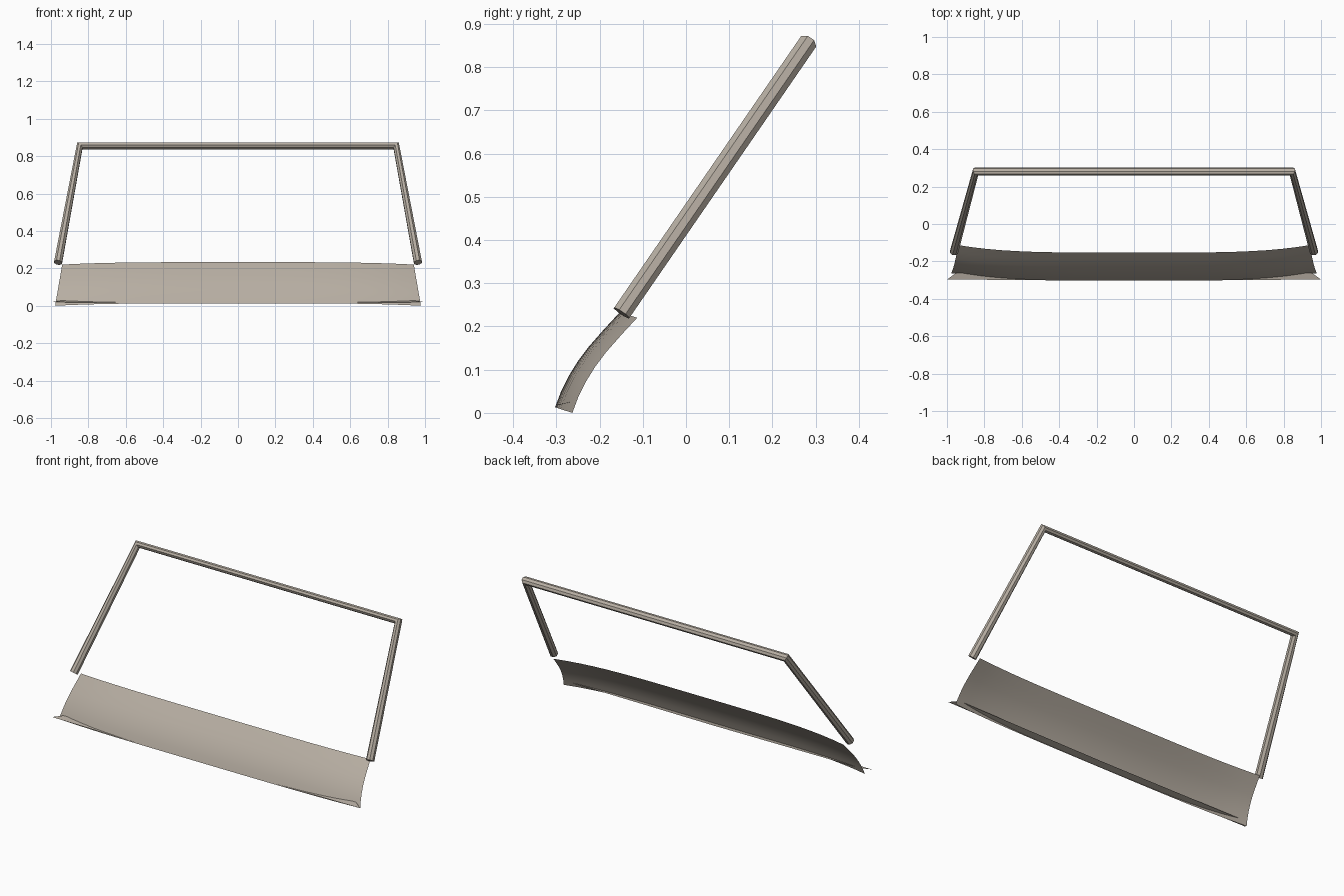
import bpy, bmesh, math
from mathutils import Vector

cube = bpy.data.objects.get("Cube")
if cube:
    bpy.data.objects.remove(cube, do_unlink=True)

paint = bpy.data.materials.new("warm_grey_paint")
paint.use_nodes = True
colour = (0.47, 0.42, 0.36, 1)
paint.diffuse_color = colour
paint.node_tree.nodes["Principled BSDF"].inputs["Base Color"].default_value = colour


def finish(name, bm, smooth=False):
    bmesh.ops.recalc_face_normals(bm, faces=bm.faces)
    mesh = bpy.data.meshes.new(name)
    bm.to_mesh(mesh)
    bm.free()
    mesh.materials.append(paint)
    for poly in mesh.polygons:
        poly.use_smooth = smooth
    obj = bpy.data.objects.new(name, mesh)
    bpy.context.collection.objects.link(obj)
    return obj


def sheet(name, rows, smooth=False):
    """Single-skin surface through equal rows of points."""
    bm = bmesh.new()
    grid = [[bm.verts.new(p) for p in row] for row in rows]
    for a, b in zip(grid, grid[1:]):
        for i in range(len(a) - 1):
            bm.faces.new((a[i], a[i + 1], b[i + 1], b[i]))
    obj = finish(name, bm, smooth)
    # the visible outside faces forward and up
    if sum(p.normal.z - p.normal.y for p in obj.data.polygons) < 0:
        obj.data.flip_normals()
    return obj


# Windscreen frame: an eight-sided tube bent round two sharp corners
RADIUS, SIDES = 0.023, 8
path = [Vector(p) for p in ((-0.962, -0.149, 0.231), (-0.846, 0.28, 0.854),
                            (0.846, 0.28, 0.854), (0.962, -0.149, 0.231))]
normal = (path[1] - path[0]).cross(path[2] - path[1]).normalized()
bm = bmesh.new()
rings = []
for i, point in enumerate(path):
    legs = [(path[j + 1] - path[j]).normalized() for j in (i - 1, i) if 0 <= j < len(path) - 1]
    across = normal.cross(sum(legs, Vector())).normalized()
    ring = []
    for k in range(SIDES):
        a = math.tau * (k + 0.5) / SIDES
        ring.append(bm.verts.new(point + RADIUS * (normal * math.cos(a) + across * math.sin(a))))
    rings.append(ring)
for a, b in zip(rings, rings[1:]):
    for k in range(SIDES):
        n = (k + 1) % SIDES
        bm.faces.new((a[k], a[n], b[n], b[k]))
bm.faces.new(rings[0])
bm.faces.new(rings[-1])
finish("windscreen_frame", bm)

# Cowl panel: a curved profile (y, z) swept across, its ends bowed back
profile = [(-0.303, 0.013), (-0.289, 0.05), (-0.271, 0.086), (-0.25, 0.12),
           (-0.226, 0.152), (-0.19, 0.193), (-0.153, 0.233)]
COLUMNS = 24
rows = []
for y, z in profile:
    half = 0.98 - 0.04 * (z / 0.233)
    row = []
    for c in range(COLUMNS + 1):
        t = 2 * c / COLUMNS - 1
        bow = abs(t) ** 4
        row.append((half * t, y + 0.04 * bow, z - 0.013 * bow))
    rows.append(row)
sheet("cowl_panel", rows, smooth=True)

# Bottom lip: a narrow flat strip that shows in front of the panel at its ends
sheet("bottom_lip", [
    [(x, -0.302 + 0.005 * abs(x), 0.014 + 0.005 * abs(x)) for x in (-1, 0, 1)],
    [(0.95 * x, -0.261, 0.022 + 0.005 * abs(x)) for x in (-1, 0, 1)],
])
